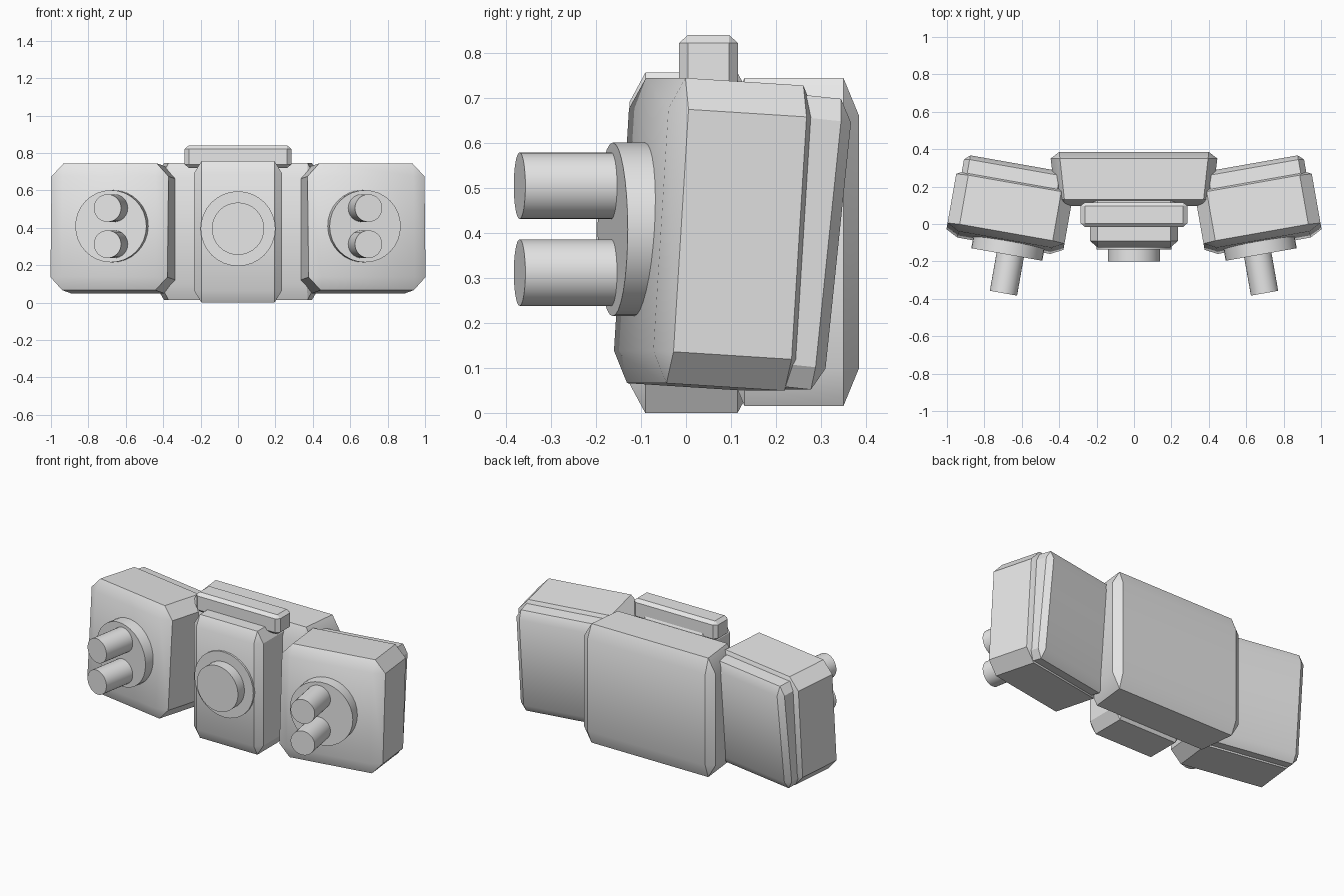
import bpy
import bmesh
from math import radians, sin, cos
from mathutils import Vector

cube = bpy.data.objects.get("Cube")
if cube:
    bpy.data.objects.remove(cube, do_unlink=True)

grey = bpy.data.materials.new("light grey")
grey.use_nodes = True
GREY = (0.8, 0.8, 0.8, 1)
grey.diffuse_color = GREY
grey.node_tree.nodes["Principled BSDF"].inputs["Base Color"].default_value = GREY

YAW = radians(10)


def finish(obj, name):
    obj.name = name
    obj.data.materials.append(grey)
    bpy.ops.object.select_all(action='DESELECT')
    obj.select_set(True)
    bpy.context.view_layer.objects.active = obj
    bpy.ops.object.shade_smooth_by_angle(angle=radians(30))
    return obj


def chamfered_box(name, centre, size, inset, lean=0, yaw=0, taper=0):
    """Box with a separate chamfer depth per axis; taper narrows the front."""
    bm = bmesh.new()
    half = Vector(size) / 2
    for axis in range(3):
        for corner in range(8):
            p = Vector()
            for i in range(3):
                reach = half[i] - (0 if i == axis else inset[i])
                p[i] = reach if corner >> i & 1 else -reach
            p.x *= 1 - taper * (half.y - p.y) / size[1]
            bm.verts.new(p)
    bmesh.ops.convex_hull(bm, input=bm.verts)
    bmesh.ops.dissolve_limit(bm, angle_limit=radians(1), verts=bm.verts, edges=bm.edges)
    bmesh.ops.recalc_face_normals(bm, faces=bm.faces)
    mesh = bpy.data.meshes.new(name)
    bm.to_mesh(mesh)
    bm.free()
    obj = bpy.data.objects.new(name, mesh)
    bpy.context.collection.objects.link(obj)
    obj.location = centre
    obj.rotation_euler = (-lean, 0, yaw)
    return finish(obj, name)


def barrel(name, front, radius, length, yaw=0):
    """Cylinder running back from the centre of its front cap."""
    back = Vector((-sin(yaw), cos(yaw), 0))
    bpy.ops.mesh.primitive_cylinder_add(
        vertices=32, radius=radius, depth=length,
        location=Vector(front) + back * length / 2,
        rotation=(radians(90), 0, yaw))
    return finish(bpy.context.object, name)


# Middle: rear block, front block, top bar and round boss
chamfered_box("rear_block", (0, 0.24, 0.38), (0.9, 0.29, 0.73), (0.05, 0.035, 0.085), taper=0.08)
chamfered_box("front_block", (0, 0.012, 0.378), (0.47, 0.275, 0.757), (0.04, 0.035, 0.065))
chamfered_box("top_bar", (0, 0.05, 0.78), (0.57, 0.132, 0.12), (0.022, 0.02, 0.018))
barrel("boss_ring", (0, -0.137, 0.395), 0.2, 0.06)
barrel("boss", (0, -0.2, 0.395), 0.14, 0.12)

# Side pods, turned outward and leaning back
for side, s in (("left", 1), ("right", -1)):
    yaw = s * YAW
    chamfered_box(side + "_pod", (s * 0.664, 0.065, 0.397), (0.635, 0.335, 0.68),
                  (0.065, 0.034, 0.07), radians(3.6), yaw)
    chamfered_box(side + "_back_plate", (s * 0.655, 0.203, 0.382), (0.55, 0.19, 0.65),
                  (0.03, 0.028, 0.05), radians(6), yaw)
    barrel(side + "_disc", (s * 0.68, -0.163, 0.408), 0.193, 0.13, yaw)
    for level, z in (("upper", 0.505), ("lower", 0.312)):
        barrel(f"{side}_{level}_tube", (s * 0.698, -0.37, z), 0.074, 0.24, yaw)
